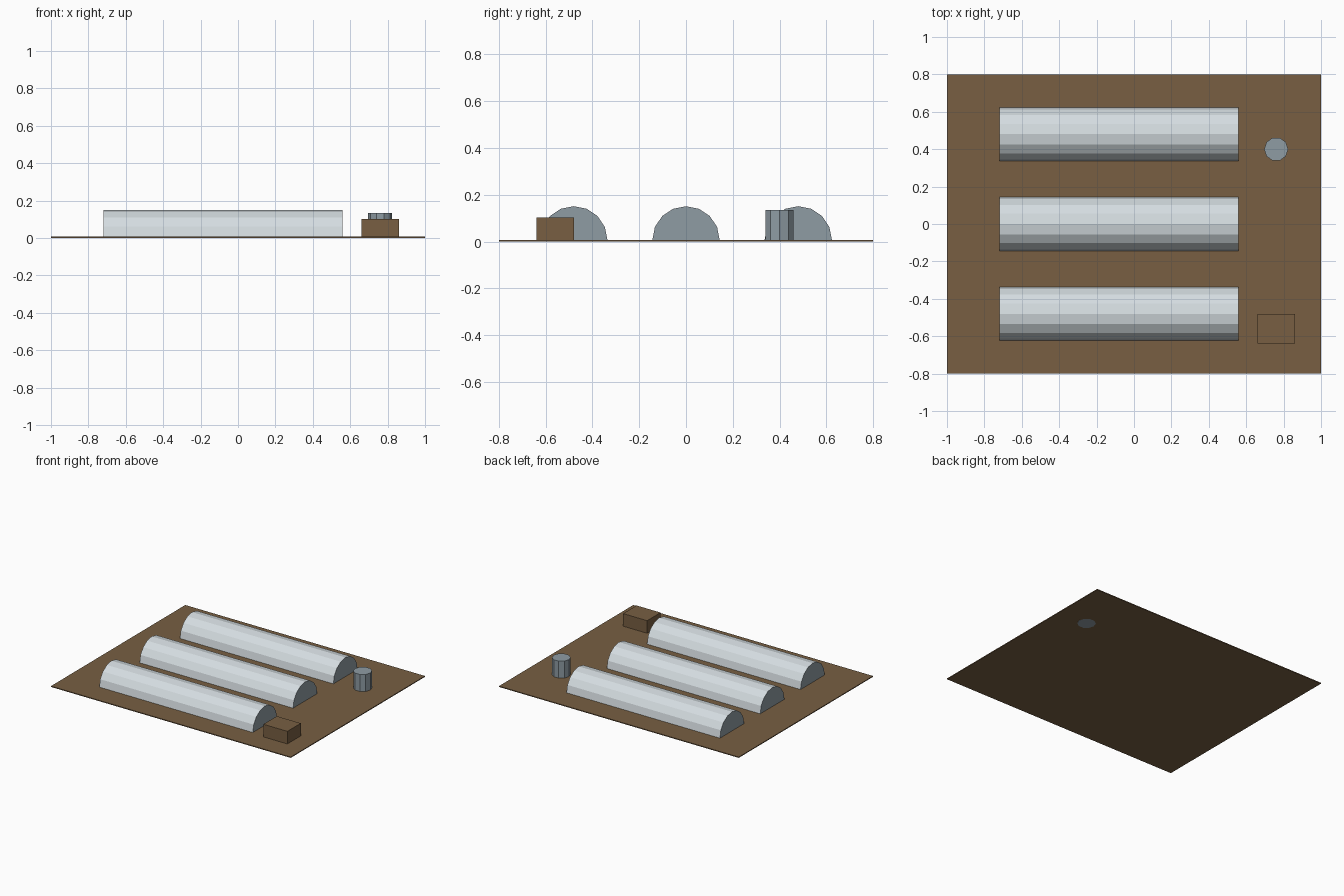
import bpy, bmesh, math

if "Cube" in bpy.data.objects:
    bpy.data.objects.remove(bpy.data.objects["Cube"])

U = 0.08            # grid module
GROUND = 0.007      # top of the soil slab


def material(name, rgb):
    m = bpy.data.materials.new(name)
    lin = [(c / 255 / 12.92) if c < 10 else ((c / 255 + 0.055) / 1.055) ** 2.4 for c in rgb]
    m.diffuse_color = (*lin, 1)
    m.use_nodes = True
    m.node_tree.nodes["Principled BSDF"].inputs["Base Color"].default_value = m.diffuse_color
    return m


soil = material("soil brown", (120, 95, 66))
film = material("pale film", (213, 221, 225))
metal = material("grey metal", (143, 156, 164))


def prism(name, points, offset, mats, cap_index=0):
    """Extrude a closed planar profile; end caps take cap_index."""
    bm = bmesh.new()
    base = bm.faces.new([bm.verts.new(p) for p in points])
    ext = bmesh.ops.extrude_face_region(bm, geom=[base], use_keep_orig=True)
    verts = [g for g in ext["geom"] if isinstance(g, bmesh.types.BMVert)]
    bmesh.ops.translate(bm, verts=verts, vec=offset)
    bmesh.ops.recalc_face_normals(bm, faces=bm.faces)
    for f in bm.faces:
        if len(f.verts) == len(points) and len(points) > 4:
            f.material_index = cap_index
    me = bpy.data.meshes.new(name)
    bm.to_mesh(me)
    bm.free()
    for m in mats:
        me.materials.append(m)
    ob = bpy.data.objects.new(name, me)
    bpy.context.collection.objects.link(ob)
    return ob


def box(name, cx, cy, w, d, z0, z1, mat):
    pts = [(cx + sx * w / 2, cy + sy * d / 2, z0)
           for sx, sy in ((-1, -1), (1, -1), (1, 1), (-1, 1))]
    return prism(name, pts, (0, 0, z1 - z0), [mat])


# Soil slab
box("ground", 0, 0, 25 * U, 20 * U, 0.0005, GROUND, soil)

# Three rows of half-round tunnels, four bays each
R, BAY, X0 = 1.8 * U, 4 * U, -9 * U
for row in (-1, 0, 1):
    for bay in range(4):
        arc = [(X0 + bay * BAY, row * 6 * U + R * math.cos(math.pi * i / 8),
                GROUND + R * math.sin(math.pi * i / 8)) for i in range(9)]
        prism(f"tunnel_row{row + 2}_bay{bay + 1}", arc, (BAY, 0, 0), [film, metal], 1)

# Ten-sided water tank
ring = [(9.5 * U + 0.8 * U * math.cos(math.tau * i / 10),
         5 * U + 0.8 * U * math.sin(math.tau * i / 10), 0) for i in range(10)]
prism("water_tank", ring, (0, 0, 0.135), [metal])

# Storage crate
box("storage_crate", 9.5 * U, -7 * U, 2.5 * U, 2 * U, GROUND - 0.002, 0.102, soil)
